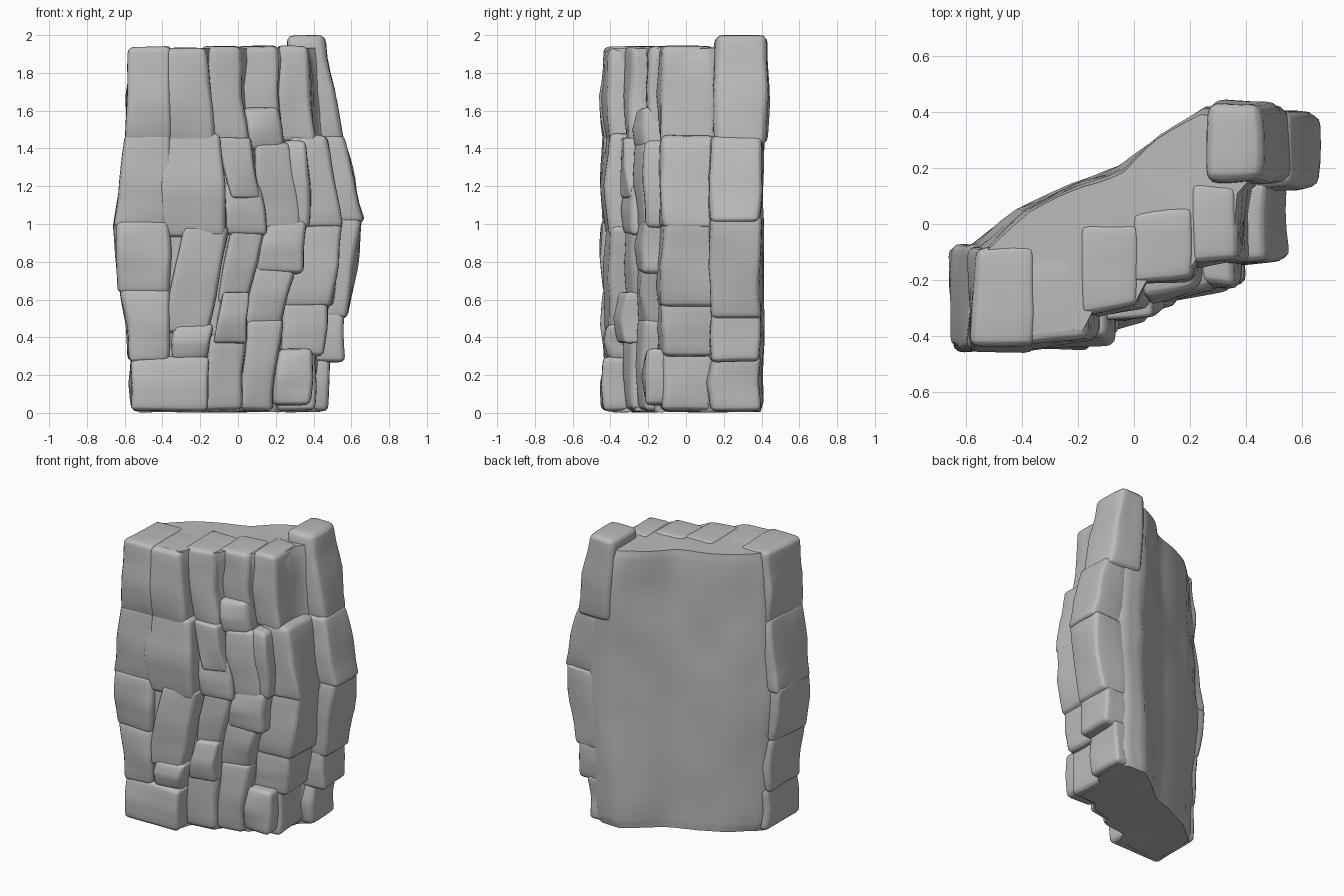
import bpy, bmesh, random
from mathutils import Vector, noise

random.seed(4)
old = bpy.data.objects.get("Cube")
if old:
    bpy.data.objects.remove(old, do_unlink=True)

stone = bpy.data.materials.new("grey stone")
stone.use_nodes = True
stone.diffuse_color = (0.5, 0.5, 0.5, 1)
stone.node_tree.nodes["Principled BSDF"].inputs["Base Color"].default_value = (0.5, 0.5, 0.5, 1)


def finish(name, bm, amount):
    """Weather the surface with noise and turn it into a smooth object."""
    bmesh.ops.subdivide_edges(bm, edges=bm.edges, cuts=2, use_grid_fill=True)
    for v in bm.verts:
        wobble = noise.noise_vector(v.co * 4) * amount
        wobble.z *= .4
        v.co += wobble
        v.co.z = max(v.co.z, .003)
    bmesh.ops.recalc_face_normals(bm, faces=bm.faces)
    mesh = bpy.data.meshes.new(name)
    bm.to_mesh(mesh)
    bm.free()
    mesh.materials.append(stone)
    ob = bpy.data.objects.new(name, mesh)
    bpy.context.collection.objects.link(ob)
    bpy.ops.object.select_all(action='DESELECT')
    ob.select_set(True)
    bpy.context.view_layer.objects.active = ob
    bpy.ops.object.shade_smooth_by_angle(angle=.9)


def loft(bm, rings):
    """Skin a stack of equal rings and cap both ends."""
    rows = [[bm.verts.new(p) for p in ring] for ring in rings]
    n = len(rows[0])
    for low, high in zip(rows, rows[1:]):
        for i in range(n):
            j = (i + 1) % n
            bm.faces.new((low[i], low[j], high[j], high[i]))
    bm.faces.new(rows[0][::-1])
    bm.faces.new(rows[-1])
    bmesh.ops.recalc_face_normals(bm, faces=bm.faces)
    bm.normal_update()


# Diagonal core with a stepped front and a plain back
footprint = [(-.55, -.39), (-.38, -.41), (-.2, -.39), (-.16, -.3), (0, -.28), (.04, -.2),
             (.2, -.17), (.24, -.11), (.37, -.1), (.4, .12), (.45, .18), (.45, .37),
             (.38, .41), (.25, .41), (.1, .31), (-.04, .2), (-.2, .14), (-.38, .05), (-.55, -.1)]
levels = [(.005, .95), (.06, 1), (.5, 1.05), (1, 1.12), (1.45, 1.05), (1.87, 1), (1.93, .95)]
bm = bmesh.new()
loft(bm, [[(x * s, y * (.95 if s < 1 else 1), z) for x, y in footprint] for z, s in levels])
bmesh.ops.triangulate(bm, faces=[f for f in bm.faces if len(f.verts) > 4])
finish("rock_core", bm, .02)


def block(name, bottom, top, front, back, lean=0, soft=.035):
    """Rounded stone: bottom and top are (left x, right x, z)."""
    bm = bmesh.new()
    mid = [(a + b) / 2 for a, b in zip(bottom, top)]
    rings = []
    for (a, b, z), swell in ((bottom, 0), (mid, .015), (top, 0)):
        ring = [(a, front - swell, z), (b, front - swell + lean, z), (b, back, z), (a, back, z)]
        rings.append([Vector(p) + Vector((random.uniform(-.01, .01),
                                          random.uniform(-.01, .01), 0)) for p in ring])
    loft(bm, rings)
    sharp = [e for e in bm.edges if e.calc_face_angle(0) > .6]
    bmesh.ops.bevel(bm, geom=sharp, offset=soft, segments=3, profile=.55,
                    affect='EDGES', clamp_overlap=True)
    finish(name, bm, .018)


def column(name, front, back, lean, stones):
    for i, (bottom, top) in enumerate(stones, 1):
        block(f"{name}_{i}", bottom, top, front, back, lean)


# Left edge stones
column("left_stone", -.435, -.08, 0, [
    ((-.57, -.16, .01), (-.57, -.15, .3)),
    ((-.58, -.37, .27), (-.62, -.36, .66)),
    ((-.62, -.36, .63), (-.66, -.36, 1.02)),
    ((-.66, -.36, .98), (-.59, -.35, 1.48)),
    ((-.59, -.35, 1.43), (-.57, -.35, 1.94))])

# Second row of stones
column("near_stone", -.43, -.1, .03, [
    ((-.35, -.15, .28), (-.35, -.13, .47)),
    ((-.41, -.15, .42), (-.3, -.06, .99)),
    ((-.41, -.06, .93), (-.41, -.1, 1.48)),
    ((-.41, -.11, 1.42), (-.4, -.18, 1.93))])

# Centre stones
column("centre_stone", -.325, 0, .04, [
    ((-.2, .01, .01), (-.14, .05, .42)),
    ((-.1, .05, .58), (-.04, .16, 1.02)),
    ((-.08, .16, .94), (-.1, .12, 1.22)),
    ((-.13, .05, 1.42), (-.2, .01, 1.94))])

# Two tilted stones standing out of the face
block("proud_stone_low", (-.12, .04, .37), (-.08, .07, .64), -.36, 0, .03, .02)
block("proud_stone_high", (-.03, .12, 1.14), (-.11, .07, 1.46), -.34, 0, .03, .02)

# Inner right stones
column("inner_stone", -.26, .05, .04, [
    ((0, .18, .01), (.06, .23, .5)),
    ((.04, .23, .46), (.08, .31, .8)),
    ((.1, .34, .74), (.14, .36, 1.03)),
    ((.13, .35, .97), (.08, .27, 1.43)),
    ((.06, .25, 1.39), (.02, .22, 1.62))])
block("inner_stone_top", (.03, .23, 1.52), (-.01, .21, 1.94), -.2, .05)

# Outer right stones
column("outer_stone", -.14, .15, .02, [
    ((.16, .4, .01), (.2, .42, .34)),
    ((.2, .45, .3), (.24, .48, .6)),
    ((.24, .5, .56), (.28, .55, 1.03)),
    ((.3, .56, .98), (.26, .47, 1.47)),
    ((.22, .42, 1.43), (.2, .37, 1.94))])
block("outer_ledge_low", (.18, .37, .04), (.21, .4, .34), -.21, .1)
block("outer_ledge_high", (.26, .39, .98), (.23, .35, 1.44), -.21, .1)

# Far right stones, the topmost one standing proud
column("right_stone", .12, .4, .02, [
    ((.3, .47, .01), (.32, .5, .31)),
    ((.36, .56, .27), (.38, .56, .55)),
    ((.38, .58, .5), (.42, .655, 1.04)),
    ((.42, .67, 1.01), (.38, .55, 1.47))])
block("right_stone_top", (.3, .56, 1.42), (.26, .45, 2), .14, .43, .02, .045)
